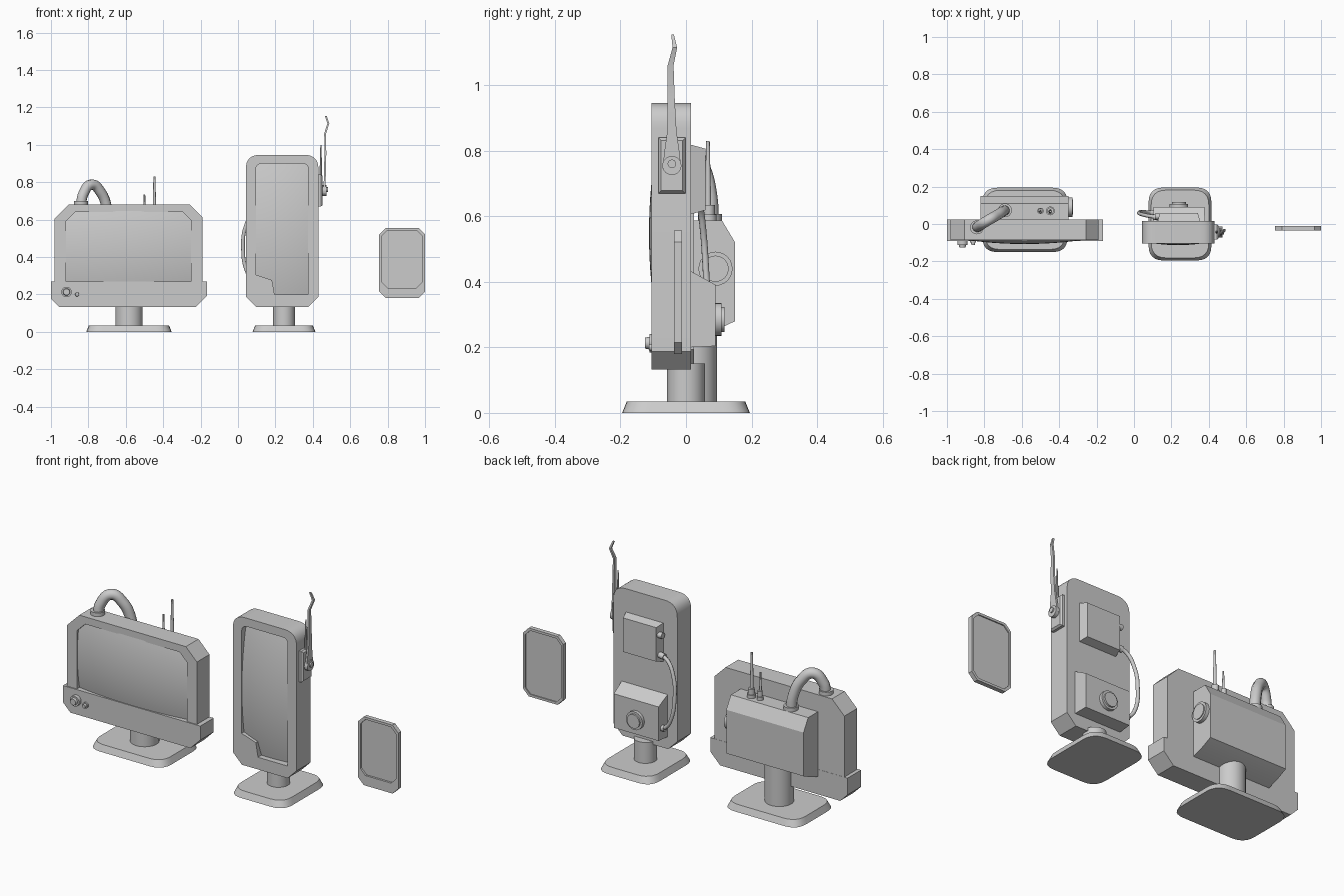
import bpy, bmesh, math
from mathutils import Vector

if "Cube" in bpy.data.objects:
    bpy.data.objects.remove(bpy.data.objects["Cube"])


def outline(corners):
    """Corners (a, b, size, segments): 1 segment gives a chamfer, more a round."""
    out, n = [], len(corners)
    for i, (a, b, r, seg) in enumerate(corners):
        p = Vector((a, b))
        if r == 0:
            out.append(p)
            continue
        q0 = p + (Vector(corners[i - 1][:2]) - p).normalized() * r
        q1 = p + (Vector(corners[(i + 1) % n][:2]) - p).normalized() * r
        for k in range(seg + 1):
            t = k / seg
            out.append(q0 * (1 - t) ** 2 + p * 2 * t * (1 - t) + q1 * t * t)
    return out


def rect(x0, x1, z0, z1, r=0.0, seg=1):
    return outline([(x0, z0, r, seg), (x1, z0, r, seg), (x1, z1, r, seg), (x0, z1, r, seg)])


def smooth(ob, angle=35):
    bpy.ops.object.select_all(action='DESELECT')
    ob.select_set(True)
    bpy.context.view_layer.objects.active = ob
    bpy.ops.object.shade_smooth_by_angle(angle=math.radians(angle))


def mesh_object(name, bm):
    bmesh.ops.remove_doubles(bm, verts=bm.verts, dist=0.0002)
    bmesh.ops.recalc_face_normals(bm, faces=bm.faces)
    me = bpy.data.meshes.new(name)
    bm.to_mesh(me)
    bm.free()
    ob = bpy.data.objects.new(name, me)
    bpy.context.collection.objects.link(ob)
    return ob


def loft(name, rings):
    bm = bmesh.new()
    vs = [[bm.verts.new(p) for p in ring] for ring in rings]
    n = len(vs[0])
    for a, b in zip(vs, vs[1:]):
        for i in range(n):
            bm.faces.new((a[i], a[(i + 1) % n], b[(i + 1) % n], b[i]))
    bm.faces.new(vs[0][::-1])
    bm.faces.new(vs[-1])
    ob = mesh_object(name, bm)
    smooth(ob, 30)
    return ob


def plate(name, outer, y0, y1, hole=None):
    """Front outline extruded in y; a ring of walls when a hole is given."""
    if hole is None:
        return loft(name, [[(p.x, y, p.y) for p in outer] for y in (y0, y1)])
    cu = bpy.data.curves.new(name, 'CURVE')
    cu.dimensions, cu.fill_mode, cu.extrude = '2D', 'BOTH', (y1 - y0) / 2
    for pts in (outer, hole):
        sp = cu.splines.new('POLY')
        sp.points.add(len(pts) - 1)
        for sp_pt, p in zip(sp.points, pts):
            sp_pt.co = (p.x, p.y, 0, 1)
        sp.use_cyclic_u = True
    tmp = bpy.data.objects.new(name + "_outline", cu)
    bpy.context.collection.objects.link(tmp)
    bm = bmesh.new()
    bm.from_mesh(tmp.to_mesh())
    tmp.to_mesh_clear()
    bpy.data.objects.remove(tmp)
    for v in bm.verts:
        v.co = (v.co.x, (y0 + y1) / 2 - v.co.z, v.co.y)
    ob = mesh_object(name, bm)
    smooth(ob, 30)
    return ob


def screen(name, x0, x1, z0, z1, y_peak, sag_x, sag_z):
    bm = bmesh.new()
    bmesh.ops.create_grid(bm, x_segments=20, y_segments=20, size=1)
    for v in bm.verts:
        u, w = v.co.x, v.co.y
        v.co = ((x0 + x1) / 2 + u * (x1 - x0) / 2, y_peak + sag_x * u * u + sag_z * w * w,
                (z0 + z1) / 2 + w * (z1 - z0) / 2)
    smooth(mesh_object(name, bm), 60)


def cone(name, start, end, r0, r1=None, sides=24):
    a, b = Vector(start), Vector(end)
    bpy.ops.mesh.primitive_cone_add(vertices=sides, radius1=r0, radius2=r0 if r1 is None else r1,
                                    depth=(b - a).length, location=(a + b) / 2,
                                    rotation=(b - a).to_track_quat('Z', 'Y').to_euler())
    bpy.context.object.name = name
    smooth(bpy.context.object)


def tube(name, pts, r):
    cu = bpy.data.curves.new(name, 'CURVE')
    cu.dimensions, cu.bevel_depth, cu.bevel_resolution, cu.use_fill_caps = '3D', r, 3, True
    sp = cu.splines.new('BEZIER')
    sp.bezier_points.add(len(pts) - 1)
    for bp, p in zip(sp.bezier_points, pts):
        bp.co = p
        bp.handle_left_type = bp.handle_right_type = 'AUTO'
    bpy.context.collection.objects.link(bpy.data.objects.new(name, cu))


def stand(name, cx, cy, hx, hy, r, top):
    rings = []
    for z, d in ((0, 0), (0.035, 0.014)):
        rings.append([(p.x, p.y, z) for p in rect(cx - hx + d, cx + hx - d, cy - hy + d, cy + hy - d, 0.08, 6)])
    loft(name + "_base", rings)
    cone(name + "_post", (cx, cy, 0.03), (cx, cy, top), r, sides=32)


def box(name, x0, x1, z0, z1, y0, y1, inset=0.0, top_drop=0.0):
    """Box against a back face, with an optionally tapered outer face."""
    d = inset
    loft(name, [[(p.x, y0, p.y) for p in rect(x0, x1, z0, z1)],
                [(p.x, y1, p.y) for p in rect(x0 + d, x1 - d, z0 + d, z1 - d - top_drop)]])


# wide monitor: stand, bezel, backing, control bar, bulging screen
stand("wide_stand", -0.583, 0.022, 0.228, 0.172, 0.073, 0.30)
body = outline([(-0.98, 0.26, 0, 1), (-0.19, 0.26, 0, 1), (-0.19, 0.68, 0.067, 1), (-0.98, 0.68, 0.075, 1)])
hole = outline([(-0.92, 0.268, 0, 1), (-0.25, 0.268, 0, 1), (-0.25, 0.64, 0.045, 1), (-0.92, 0.64, 0.05, 1)])
plate("wide_bezel", body, -0.086, -0.03, hole)
plate("wide_backing", body, -0.03, 0.024)
plate("wide_control_bar", outline([(-1.0, 0.133, 0.045, 1), (-0.165, 0.133, 0.06, 1),
                                   (-0.165, 0.27, 0, 1), (-1.0, 0.27, 0, 1)]), -0.092, 0.025)
screen("wide_screen", -0.925, -0.245, 0.265, 0.645, -0.107, 0.026, 0.02)
for x, z, r, y in ((-0.917, 0.213, 0.028, -0.112), (-0.86, 0.2, 0.016, -0.1)):
    cone("wide_knob_ring", (x, -0.08, z), (x, y, z), r)
    cone("wide_knob", (x, y + 0.005, z), (x, y - 0.013, z), r * 0.72, r * 0.6)

# wide monitor: rear housing with side dial
side = [(0.01, 0.225), (0.09, 0.252), (0.15, 0.28), (0.15, 0.52), (0.11, 0.587), (0.01, 0.587)]
loft("wide_rear_housing", [[(x, y, z) for y, z in side] for x in (-0.82, -0.35)])
cone("side_dial", (-0.36, 0.09, 0.44), (-0.33, 0.09, 0.44), 0.052)
cone("side_dial_cap", (-0.34, 0.09, 0.44), (-0.325, 0.09, 0.44), 0.04)

# wide monitor: aerials and hose on top
for x, r, top in ((-0.5, 0.013, 0.735), (-0.447, 0.018, 0.83)):
    cone("aerial_collar", (x, 0.07, 0.58), (x, 0.07, 0.605), r * 1.3)
    cone("aerial_socket", (x, 0.07, 0.60), (x, 0.07, 0.635), r)
    cone("aerial", (x, 0.067, 0.63), (x, 0.067, top), r * 0.55, r * 0.3, 12)
tube("hose", [(-0.84, -0.018, 0.67), (-0.828, -0.01, 0.735), (-0.783, 0.018, 0.787),
              (-0.733, 0.047, 0.745), (-0.7, 0.068, 0.66), (-0.69, 0.073, 0.58)], 0.028)
cone("hose_collar", (-0.84, -0.018, 0.675), (-0.84, -0.018, 0.7), 0.037)
cone("hose_collar", (-0.69, 0.073, 0.58), (-0.69, 0.073, 0.607), 0.037)

# tall monitor: stand, bezel, backing, screen
stand("tall_stand", 0.246, 0, 0.168, 0.195, 0.058, 0.15)
body = outline([(0.042, 0.133, 0.055, 1), (0.43, 0.133, 0.055, 1), (0.43, 0.946, 0.075, 8), (0.042, 0.946, 0.075, 8)])
hole = outline([(0.195, 0.2, 0, 1), (0.375, 0.2, 0, 1), (0.375, 0.9, 0.03, 4), (0.095, 0.9, 0.035, 4),
                (0.095, 0.305, 0, 1), (0.182, 0.277, 0, 1)])
plate("tall_bezel", body, -0.105, -0.04, hole)
plate("tall_backing", body, -0.04, 0.016)
screen("tall_screen", 0.09, 0.38, 0.19, 0.905, -0.113, 0.012, 0.04)

# tall monitor: rear boxes, dial and cable
box("rear_lower_box", 0.1, 0.38, 0.2, 0.435, 0.01, 0.09, 0.004, 0.04)
box("rear_upper_box", 0.125, 0.355, 0.605, 0.82, 0.01, 0.06, 0.014)
cone("rear_dial", (0.24, 0.085, 0.285), (0.24, 0.108, 0.285), 0.05)
cone("rear_dial_cap", (0.24, 0.1, 0.285), (0.24, 0.117, 0.285), 0.038)
cone("rear_button", (0.14, 0.04, 0.76), (0.112, 0.04, 0.76), 0.016)
tube("rear_cable", [(0.14, 0.035, 0.65), (0.085, 0.042, 0.635), (0.04, 0.052, 0.56), (0.027, 0.06, 0.45),
                    (0.045, 0.065, 0.33), (0.08, 0.062, 0.275), (0.11, 0.06, 0.262)], 0.01)
cone("cable_plug", (0.11, 0.06, 0.262), (0.085, 0.06, 0.268), 0.016)
cone("cable_plug", (0.14, 0.035, 0.65), (0.105, 0.037, 0.645), 0.016)

# tall monitor: side bracket with spike and bent aerial blade
loft("side_bracket", [[(x, p.x, p.y) for p in rect(-0.084 + d, -0.002 - d, 0.67 + d, 0.84 - d)]
                      for x, d in ((0.425, 0), (0.443, 0), (0.453, 0.008))])
cone("side_spike", (0.443, -0.043, 0.83), (0.443, -0.043, 1.0), 0.008, 0.003, 10)
cone("blade_pivot", (0.45, -0.043, 0.755), (0.473, -0.043, 0.755), 0.029)
cone("blade_pivot_pin", (0.47, -0.043, 0.76), (0.48, -0.043, 0.76), 0.013)
blade = [(0.462, -0.043, 0.745, 0.028), (0.463, -0.043, 0.79, 0.024), (0.465, -0.043, 0.86, 0.014),
         (0.467, -0.045, 0.95, 0.011), (0.466, -0.047, 1.06, 0.009), (0.483, -0.034, 1.115, 0.007),
         (0.469, -0.041, 1.155, 0.004)]
loft("aerial_blade", [[(x - 0.005, y - w, z), (x + 0.005, y - w, z), (x + 0.005, y + w, z), (x - 0.005, y + w, z)]
                      for x, y, z, w in blade])

# thin tablet with recesses on both faces
shell = rect(0.755, 1.0, 0.18, 0.556, 0.035)
plate("tablet_front_rim", shell, -0.036, -0.025,
      outline([(0.77, 0.235, 0.03, 1), (0.985, 0.235, 0.03, 1), (0.985, 0.543, 0.03, 1), (0.77, 0.543, 0.03, 1)]))
plate("tablet_core", shell, -0.025, -0.018)
plate("tablet_back_rim", shell, -0.018, -0.012, rect(0.768, 0.987, 0.193, 0.543, 0.03))
